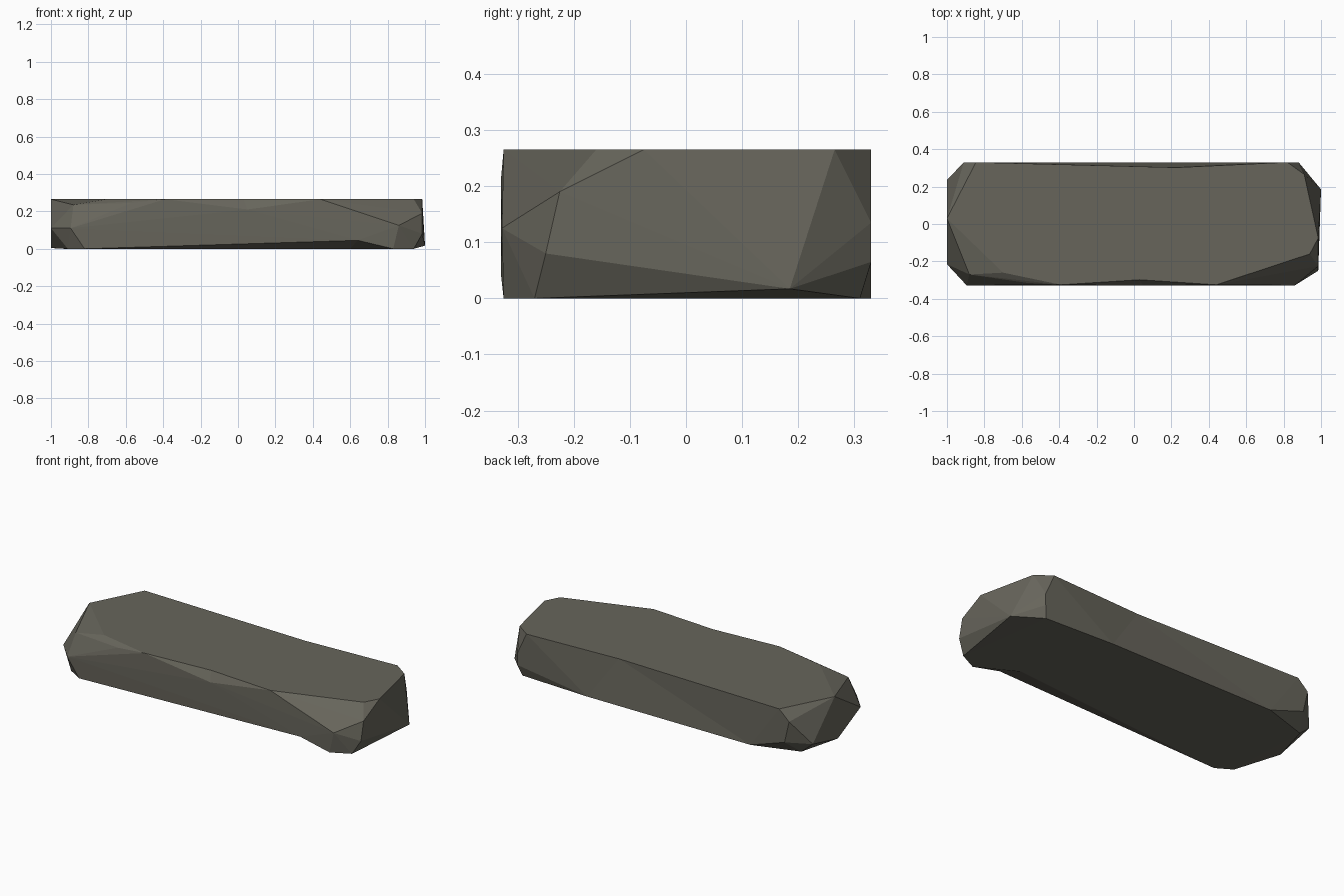
import bpy, bmesh
from mathutils import Vector

if "Cube" in bpy.data.objects:
    bpy.data.objects.remove(bpy.data.objects["Cube"])

TOP = 0.265

# Corner points of the chipped slab; their hull gives the big facets
top = [(-0.845, 0.33), (0.82, 0.33), (0.91, 0.265), (0.985, -0.075), (0.94, -0.16),
       (0.44, -0.325), (-0.39, -0.325), (-0.7, -0.26), (-1, 0.03)]
front = [(0.86, -0.328, 0.125), (0.05, -0.33, 0.21), (0.64, -0.33, 0.045),
         (-0.57, -0.315, 0.245), (-0.895, -0.328, 0.11), (-0.88, -0.27, 0.235)]
back = [(0.23, 0.331, 0.25), (0.88, 0.33, 0.135), (0.88, 0.33, 0.065),
        (-0.91, 0.33, 0.205), (-0.88, 0.33, 0.075)]
ends = [(0.985, -0.225, 0.19), (0.985, -0.25, 0.08), (1, 0.185, 0.017),
        (-1, -0.215, 0.11), (-1, 0.235, 0.06), (-1, 0.0, 0.004)]
bottom = [(-0.82, -0.325), (0.83, -0.325), (0.94, -0.27), (0.86, 0.31),
          (0.42, 0.33), (-0.655, 0.33), (-0.93, 0.243), (-0.91, -0.27)]

points = [(x, y, TOP) for x, y in top] + front + back + ends + [(x, y, 0) for x, y in bottom]

bm = bmesh.new()
for p in points:
    bm.verts.new(p)
res = bmesh.ops.convex_hull(bm, input=bm.verts[:])
bmesh.ops.delete(bm, geom=[g for g in res["geom_interior"] if isinstance(g, bmesh.types.BMVert)],
                 context='VERTS')
bmesh.ops.dissolve_limit(bm, angle_limit=0.01, verts=bm.verts[:], edges=bm.edges[:])


def nearest(p):
    return min(bm.verts, key=lambda v: (v.co - Vector(p)).length)


def notch(a, b, to):
    """Split the edge between two corners and push the new corner inward."""
    va, vb = nearest(a), nearest(b)
    edge = bm.edges.get((va, vb))
    if edge:
        new = bmesh.utils.edge_split(edge, va, 0.5)[1]
        new.co = to


# Shallow dents along the rims and the hollow under the front edge
notch((0.44, -0.325, TOP), (-0.39, -0.325, TOP), (0.03, -0.298, TOP))
notch((-0.845, 0.33, TOP), (0.82, 0.33, TOP), (0.23, 0.302, TOP))
notch((-0.82, -0.325, 0), (0.83, -0.325, 0), (0.6, -0.2, 0))

bmesh.ops.triangulate(bm, faces=bm.faces[:])
bmesh.ops.recalc_face_normals(bm, faces=bm.faces[:])

mesh = bpy.data.meshes.new("stone_slab")
bm.to_mesh(mesh)
bm.free()

stone = bpy.data.materials.new("grey_brown_stone")
stone.diffuse_color = (0.135, 0.13, 0.105, 1)
stone.use_nodes = True
stone.node_tree.nodes["Principled BSDF"].inputs["Base Color"].default_value = stone.diffuse_color
mesh.materials.append(stone)
slab = bpy.data.objects.new("stone_slab", mesh)
bpy.context.collection.objects.link(slab)
